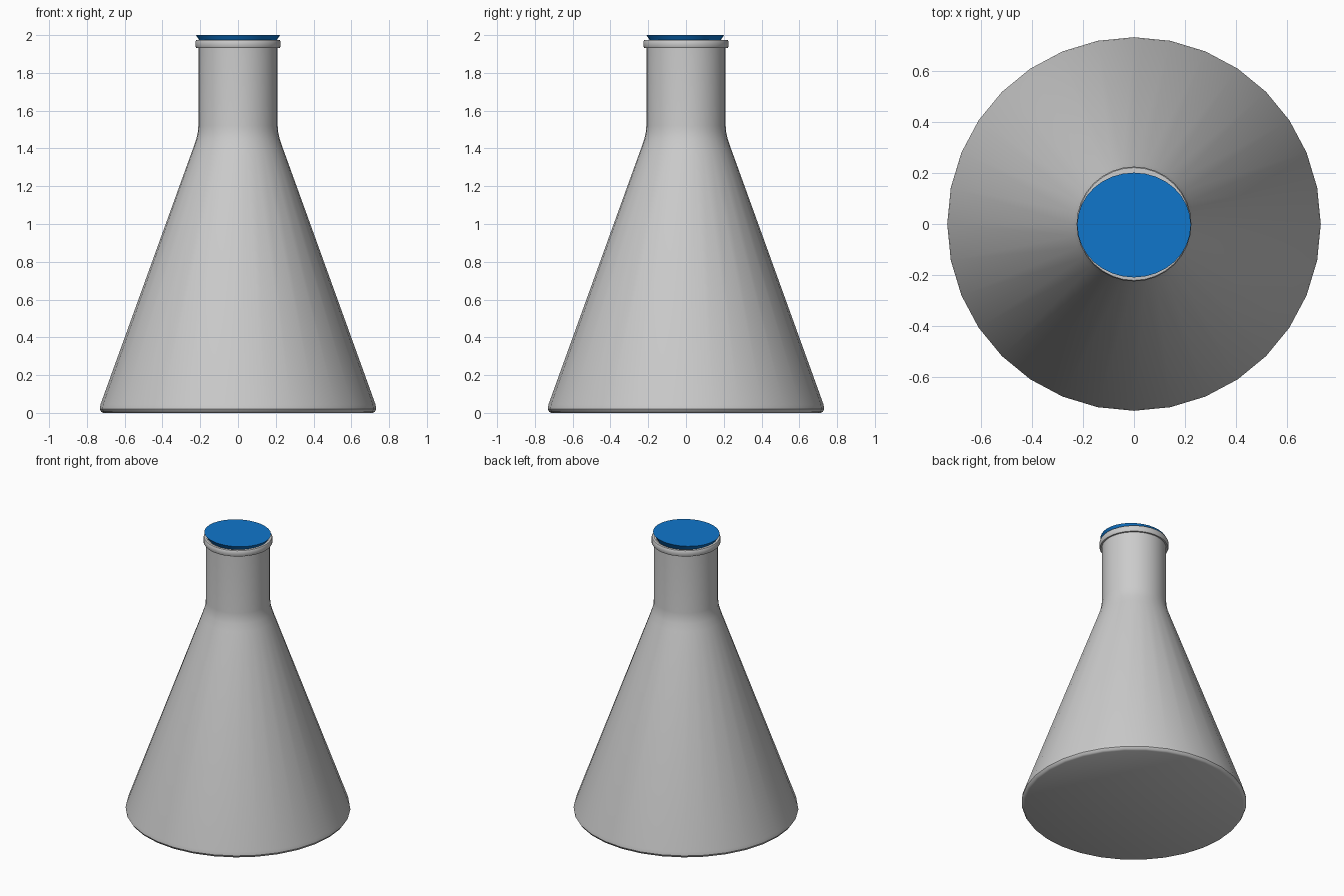
import bpy, bmesh
from math import sin, cos, pi, radians

if "Cube" in bpy.data.objects:
    bpy.data.objects.remove(bpy.data.objects["Cube"])

SIDES = 32


def lathe(name, profile, sy=1.0, cy=0.0, closed=False, angle=35):
    """Revolve (radius, z) points around the z axis."""
    bm = bmesh.new()
    rings = []
    for r, z in profile:
        if r == 0:
            rings.append([bm.verts.new((0, cy, z))] * SIDES)
        else:
            rings.append([bm.verts.new((r * cos(2 * pi * i / SIDES),
                                        cy + sy * r * sin(2 * pi * i / SIDES), z))
                          for i in range(SIDES)])
    pairs = list(zip(rings, rings[1:]))
    if closed:
        pairs.append((rings[-1], rings[0]))
    for a, b in pairs:
        for i in range(SIDES):
            j = (i + 1) % SIDES
            bm.faces.new(list(dict.fromkeys((a[i], a[j], b[j], b[i]))))
    bmesh.ops.recalc_face_normals(bm, faces=bm.faces)
    mesh = bpy.data.meshes.new(name)
    bm.to_mesh(mesh)
    bm.free()
    ob = bpy.data.objects.new(name, mesh)
    bpy.context.collection.objects.link(ob)
    bpy.ops.object.select_all(action='DESELECT')
    ob.select_set(True)
    bpy.context.view_layer.objects.active = ob
    bpy.ops.object.shade_smooth_by_angle(angle=radians(angle))
    return ob


# conical flask: rounded foot, cone, neck, lip, then the inner wall
lathe("flask_body", [
    (0, 0), (0.712, 0), (0.724, 0.006), (0.732, 0.02), (0.728, 0.045),
    (0.238, 1.40), (0.221, 1.45), (0.213, 1.485), (0.21, 1.52), (0.21, 1.97),
    (0.195, 1.97), (0.195, 1.51), (0.21, 1.42), (0.705, 0.04), (0, 0.02)])

# collar around the mouth
lathe("flask_rim", [
    (0.205, 1.932), (0.221, 1.932), (0.225, 1.938), (0.225, 1.967),
    (0.221, 1.974), (0.205, 1.975)], closed=True)

# tapered blue stopper, slightly oval
stopper = lathe("stopper", [
    (0, 1.94), (0.185, 1.94), (0.206, 1.975), (0.223, 2.0), (0, 2.0)],
    sy=0.92, cy=-0.004)
blue = bpy.data.materials.new("stopper_blue")
blue.diffuse_color = (0.005, 0.18, 0.60, 1)
blue.use_nodes = True
blue.node_tree.nodes["Principled BSDF"].inputs["Base Color"].default_value = blue.diffuse_color
stopper.data.materials.append(blue)
